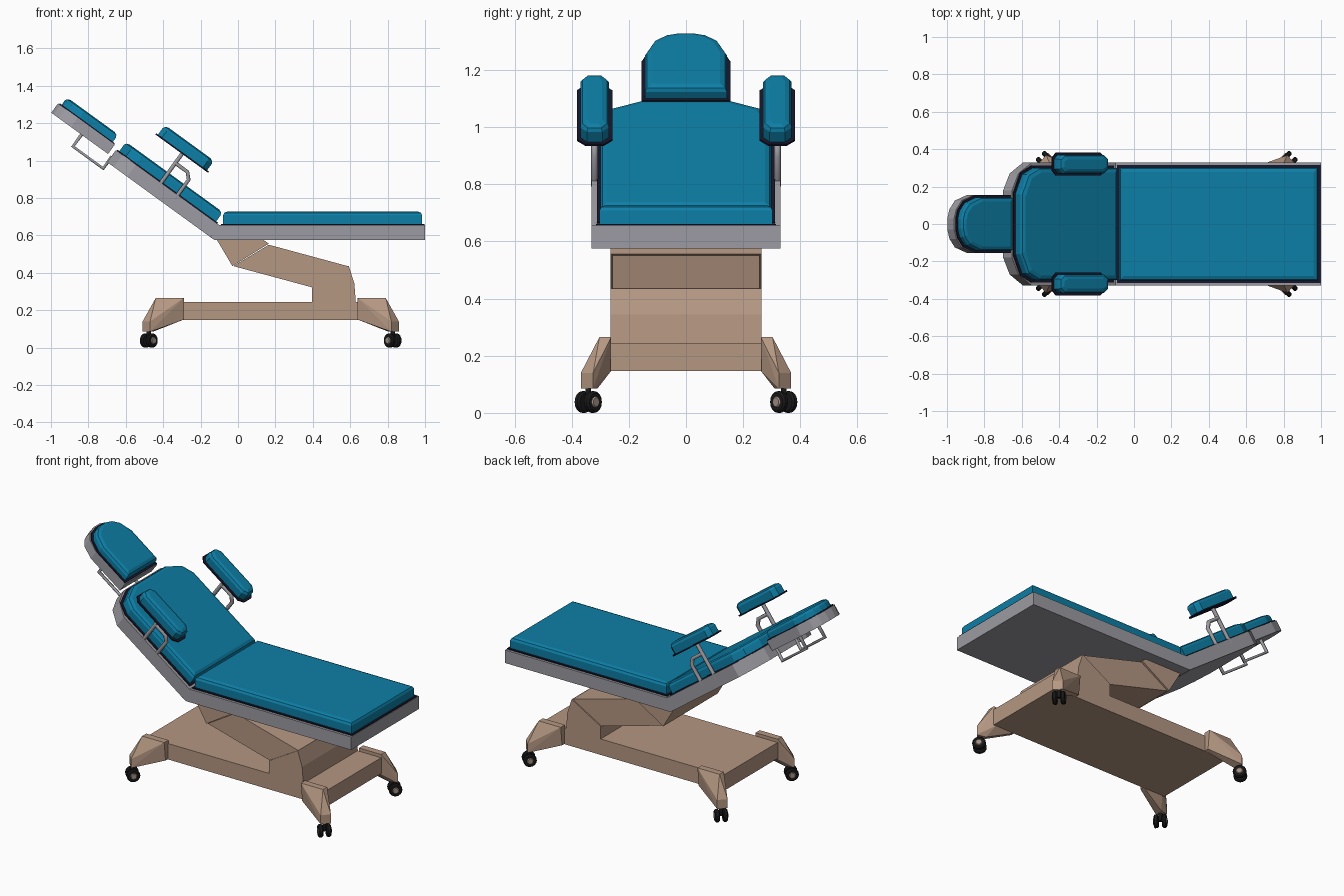
import bpy, bmesh, math
from mathutils import Vector

if "Cube" in bpy.data.objects:
    bpy.data.objects.remove(bpy.data.objects["Cube"])


def material(name, rgb):
    m = bpy.data.materials.new(name)
    m.diffuse_color = (*rgb, 1)
    m.use_nodes = True
    m.node_tree.nodes["Principled BSDF"].inputs["Base Color"].default_value = m.diffuse_color
    return m


BLUE = material("blue upholstery", (0.004, 0.21, 0.38))
NAVY = material("dark piping", (0.008, 0.008, 0.025))
GREY = material("grey frame", (0.33, 0.33, 0.36))
BEIGE = material("beige base", (0.46, 0.31, 0.225))
BLACK = material("black tyre", (0.01, 0.01, 0.01))
HUB = material("hub", (0.36, 0.28, 0.23))

# Local coordinates (s along the part, y across, n away from the surface)
C, S = math.cos(math.radians(36)), math.sin(math.radians(36))


def flat(s, y, n):
    return Vector((s, y, 0.655 + n))


def tilt(s, y, n):
    return Vector((-0.10 - C * s + S * n, y, 0.655 + S * s + C * n))


def finish(bm, name, mat):
    bmesh.ops.recalc_face_normals(bm, faces=bm.faces)
    me = bpy.data.meshes.new(name)
    bm.to_mesh(me)
    bm.free()
    me.materials.append(mat)
    ob = bpy.data.objects.new(name, me)
    bpy.context.collection.objects.link(ob)
    return ob


def loft(name, outline, levels, place, mat):
    """Stack copies of an outline; each level is (inset, n)."""
    bm = bmesh.new()
    xs, ys = [p[0] for p in outline], [p[1] for p in outline]
    cx, cy = (min(xs) + max(xs)) / 2, (min(ys) + max(ys)) / 2
    hx, hy = max(xs) - cx, max(ys) - cy
    rings = []
    for inset, n in levels:
        fx, fy = 1 - inset / hx, 1 - inset / hy
        rings.append([bm.verts.new(place(cx + (x - cx) * fx, cy + (y - cy) * fy, n))
                      for x, y in outline])
    for a, b in zip(rings, rings[1:]):
        for i in range(len(a)):
            j = (i + 1) % len(a)
            bm.faces.new((a[i], a[j], b[j], b[i]))
    bm.faces.new(rings[0])
    bm.faces.new(rings[-1])
    return finish(bm, name, mat)


def pad(name, outline, n0, n1, place):
    """Cushion with chamfered top, on a slightly wider dark piping plate."""
    loft(name + "_piping", outline, [(-0.012, n0 - 0.002), (-0.012, n0 + 0.006)], place, NAVY)
    c = 0.02
    loft(name, outline, [(0, n0 + 0.004), (0, n1 - c), (0.007, n1 - 0.007), (0.024, n1)], place, BLUE)


def side_prism(name, profile, half, mat):
    return loft(name, profile, [(0, -half), (0, half)], lambda x, z, y: Vector((x, y, z)), mat)


def mirrored(half):
    """Close a half outline (y >= 0) across y = 0."""
    return half + [(s, -y) for s, y in reversed(half)]


def tube(name, points, radius, mat):
    cu = bpy.data.curves.new(name, 'CURVE')
    cu.dimensions = '3D'
    cu.bevel_depth, cu.bevel_resolution, cu.use_fill_caps = radius, 1, True
    sp = cu.splines.new('POLY')
    sp.points.add(len(points) - 1)
    for p, co in zip(sp.points, points):
        p.co = (*co, 1)
    cu.materials.append(mat)
    ob = bpy.data.objects.new(name, cu)
    bpy.context.collection.objects.link(ob)
    bpy.ops.object.select_all(action='DESELECT')
    ob.select_set(True)
    bpy.context.view_layer.objects.active = ob
    bpy.ops.object.convert(target='MESH')


def disc(name, centre, axis, radius, width, mat, sides=16):
    """Wheel with chamfered rims."""
    q = Vector((0, 0, 1)).rotation_difference(axis)
    ring = [(radius * math.cos(2 * math.pi * i / sides), radius * math.sin(2 * math.pi * i / sides))
            for i in range(sides)]
    w, c = width / 2, width * 0.25
    loft(name, ring, [(c, -w), (0, -w + c), (0, w - c), (c, w)],
         lambda x, y, z: centre + q @ Vector((x, y, z)), mat)


# Grey frames: seat, backrest, headrest
side_prism("seat_frame", [(1, 0.655), (1, 0.575), (-0.126, 0.575), (-0.147, 0.59), (-0.10, 0.655)], 0.33, GREY)
loft("back_frame", mirrored([(0, 0.33), (0.55, 0.33), (0.64, 0.27), (0.683, 0.18)]),
     [(0, -0.08), (0, 0)], tilt, GREY)
loft("head_frame", mirrored([(0.705, 0.155), (0.95, 0.155), (1.03, 0.125), (1.065, 0.08), (1.08, 0.03)]),
     [(0, -0.042), (0, 0.02)], tilt, GREY)

# Cushions
pad("seat_cushion", mirrored([(-0.08, 0.303), (0.985, 0.303)]), 0, 0.073, flat)
pad("back_cushion", mirrored([(0.025, 0.3), (0.55, 0.3), (0.62, 0.265), (0.665, 0.16)]), 0, 0.067, tilt)
pad("head_cushion", mirrored([(0.722, 0.143), (0.94, 0.143), (1.015, 0.112), (1.048, 0.07), (1.06, 0.025)]),
    0.02, 0.074, tilt)

# Headrest brackets
for sy in (-1, 1):
    tube("head_bracket", [tilt(s, sy * 0.09, n) for s, n in
                          ((0.88, -0.03), (0.88, -0.12), (0.68, -0.12), (0.68, -0.04))], 0.011, GREY)

# Armrests with posts
for sy in (-1, 1):
    y = sy * 0.32
    arm = [(0.225, y - 0.027), (0.225, y + 0.027), (0.252, y + 0.05), (0.523, y + 0.05),
           (0.55, y + 0.027), (0.55, y - 0.027), (0.523, y - 0.05), (0.252, y - 0.05)]
    pad("armrest", arm, 0.193, 0.262, tilt)
    tube("armrest_post", [tilt(0.385, y, -0.03), tilt(0.385, y, 0.195)], 0.012, GREY)
    tube("armrest_brace", [tilt(s, y, n) for s, n in
                           ((0.385, 0.13), (0.305, 0.13), (0.275, 0.10), (0.275, -0.03))], 0.012, GREY)

# Base slab and lifting arm
side_prism("base_slab", [(-0.44, 0.147), (0.79, 0.147), (0.79, 0.245), (-0.44, 0.245)], 0.265, BEIGE)
side_prism("lower_lift_block", [(0.395, 0.24), (0.63, 0.24), (0.622, 0.345), (0.592, 0.436), (0.395, 0.322)], 0.265, BEIGE)
side_prism("lift_arm", [(0.165, 0.55), (0.59, 0.435), (0.397, 0.322), (-0.025, 0.436)], 0.258, BEIGE)
side_prism("upper_lift_block", [(-0.115, 0.58), (0.13, 0.58), (0.165, 0.556), (-0.03, 0.436)], 0.265, BEIGE)

# Corner legs and twin casters, mirrored about the base centre
for sx in (-1, 1):
    for sy in (-1, 1):
        def corner(a, b, z):
            return Vector((0.175 + sx * a, sy * b, z))
        bm = bmesh.new()
        for p in ((0.465, 0.262, 0.265), (0.615, 0.262, 0.265), (0.465, 0.303, 0.265), (0.615, 0.303, 0.265),
                  (0.465, 0.262, 0.15), (0.465, 0.29, 0.15), (0.6, 0.262, 0.147),
                  (0.685, 0.325, 0.14), (0.645, 0.368, 0.14),
                  (0.685, 0.325, 0.085), (0.645, 0.368, 0.085), (0.63, 0.31, 0.085)):
            bm.verts.new(corner(*p))
        hull = bmesh.ops.convex_hull(bm, input=bm.verts)
        junk = [v for v in hull["geom_interior"] if isinstance(v, bmesh.types.BMVert)]
        bmesh.ops.delete(bm, geom=junk, context='VERTS')
        bmesh.ops.dissolve_limit(bm, angle_limit=0.02, verts=bm.verts, edges=bm.edges)
        finish(bm, "corner_leg", BEIGE)

        axis = Vector((sx, -sy, 0)).normalized()
        mid = corner(0.652, 0.342, 0.038)
        tube("caster_stem", [mid, mid + Vector((0, 0, 0.055))], 0.012, BLACK)
        for k in (-1, 1):
            c = mid + axis * 0.023 * k
            disc("caster_tyre", c, axis, 0.038, 0.026, BLACK)
            disc("caster_hub", c + axis * 0.008 * k, axis, 0.02, 0.018, HUB, 12)
